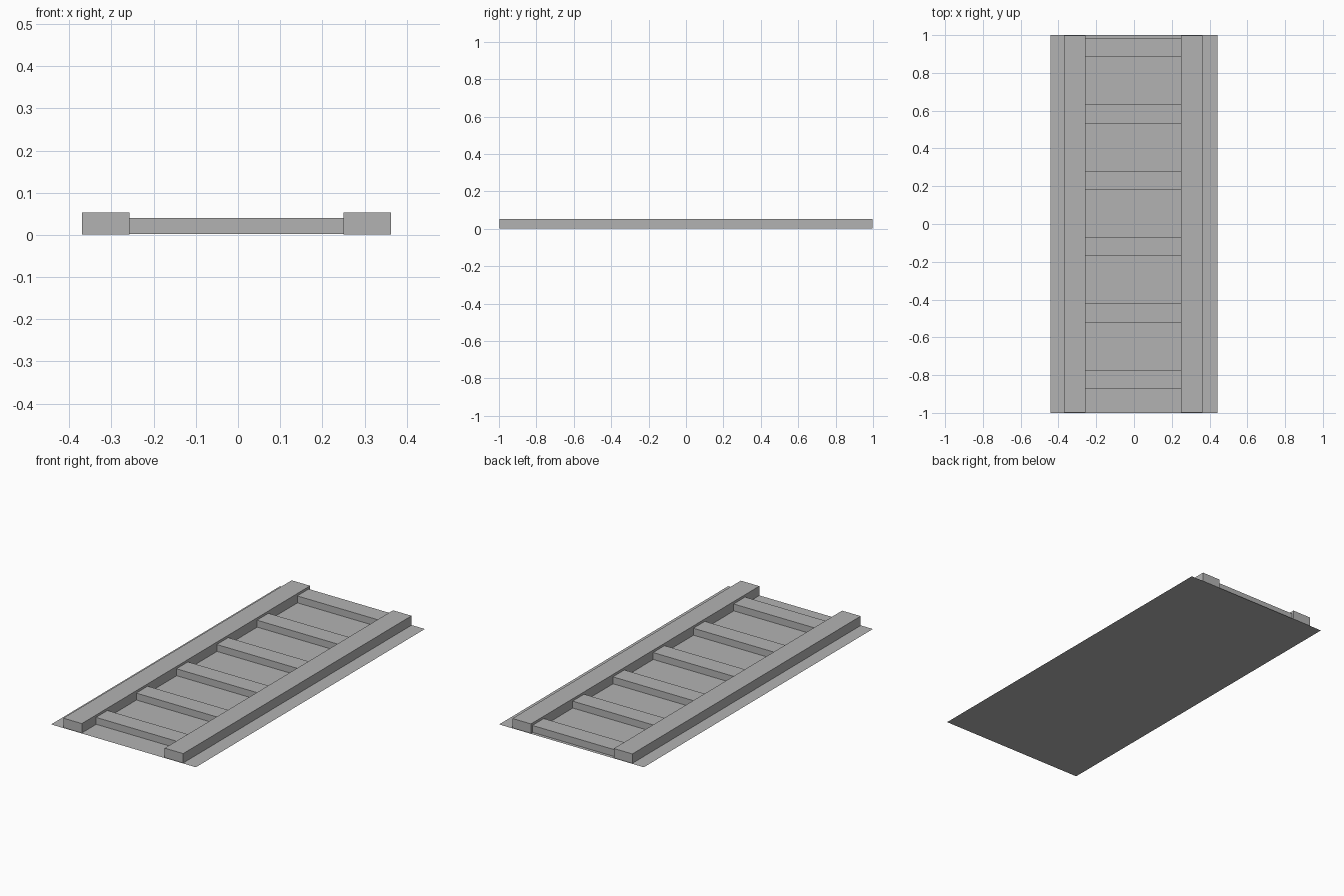
import bpy

cube = bpy.data.objects.get("Cube")
if cube:
    bpy.data.objects.remove(cube, do_unlink=True)

# One plain grey for every part
grey = bpy.data.materials.new("plain_grey")
grey.use_nodes = True
colour = (0.45, 0.45, 0.45, 1)
grey.diffuse_color = colour
grey.node_tree.nodes["Principled BSDF"].inputs["Base Color"].default_value = colour


def finish(name):
    obj = bpy.context.object
    obj.name = name
    obj.data.materials.append(grey)
    bpy.ops.object.transform_apply(location=False, rotation=False, scale=True)
    return obj


def box(name, x0, x1, y0, y1, z0, z1):
    bpy.ops.mesh.primitive_cube_add(
        size=1, location=((x0 + x1) / 2, (y0 + y1) / 2, (z0 + z1) / 2))
    bpy.context.object.scale = (x1 - x0, y1 - y0, z1 - z0)
    return finish(name)


# Ground sheet, a single flat face
bpy.ops.mesh.primitive_plane_add(size=1)
bpy.context.object.scale = (0.885, 2, 1)
finish("base_sheet")

# Long side rails
RAIL_HEIGHT = 0.053
box("right_rail", -0.37, -0.257, -0.997, 0.997, 0.001, RAIL_HEIGHT)
box("left_rail", 0.25, 0.363, -0.997, 0.997, 0.001, RAIL_HEIGHT)

# Evenly spaced cross slats between the rails
SLATS, FIRST, STEP, WIDTH = 6, -0.873, 0.3515, 0.1
for i in range(SLATS):
    y = FIRST + i * STEP
    box(f"slat_{i + 1}", -0.257, 0.25, y, y + WIDTH, 0.002, 0.04)
